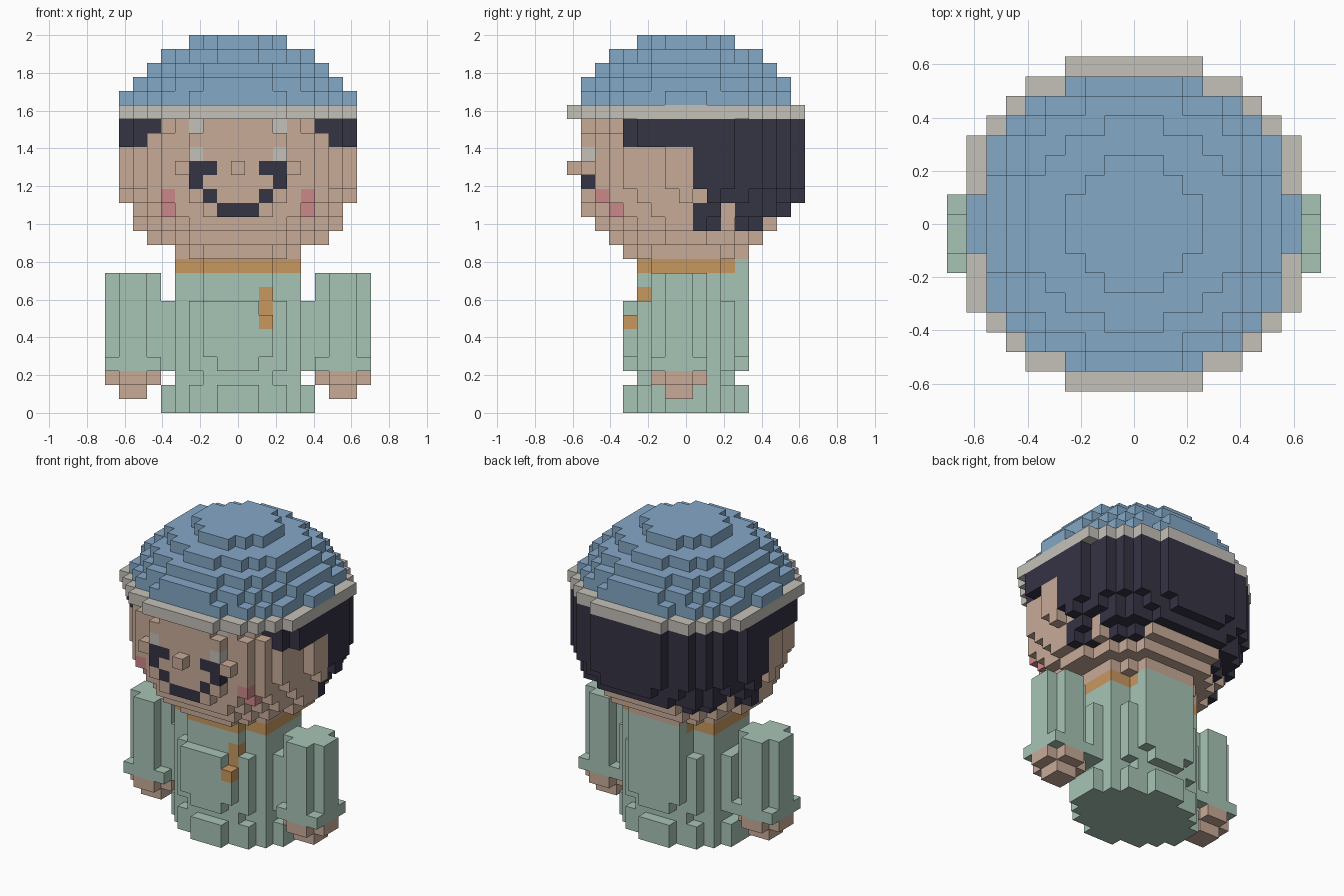
import bpy
import bmesh
from mathutils import Vector

if "Cube" in bpy.data.objects:
    bpy.data.objects.remove(bpy.data.objects["Cube"], do_unlink=True)

UNIT = 2 / 27          # edge of one block
COLOURS = {            # sRGB, converted below
    "skin": (200, 171, 152), "dark_hair": (53, 51, 68), "cap_blue": (132, 168, 198),
    "band_grey": (197, 193, 186), "shirt_green": (167, 196, 181),
    "trim_orange": (200, 152, 95), "cheek_pink": (204, 136, 136),
}


def linear(c):
    c /= 255
    return c / 12.92 if c <= 0.04045 else ((c + 0.055) / 1.055) ** 2.4


def make_material(name, rgb):
    mat = bpy.data.materials.new(name)
    colour = (*map(linear, rgb), 1)
    mat.diffuse_color = colour
    mat.use_nodes = True
    bsdf = next(n for n in mat.node_tree.nodes if n.type == "BSDF_PRINCIPLED")
    bsdf.inputs["Base Color"].default_value = colour
    return mat


MATERIALS = {n: make_material(n, rgb) for n, rgb in COLOURS.items()}
blocks = {}            # (x, y, z) -> (part, colour)


def disc(part, colour, z, size, k=1.05, max_x=9, keep=lambda x, y: True):
    """One round layer of blocks; earlier blocks are kept."""
    for x in range(-max_x, max_x + 1):
        for y in range(-9, 10):
            if x * x + k * y * y <= size and keep(x, y):
                blocks.setdefault((x, y, z), (part, colour))


def pad(part, colour, xs, ys, z, cut_corners):
    """One rectangular layer, optionally with its corners removed."""
    for x in xs:
        for y in ys:
            corner = x in (xs[0], xs[-1]) and y in (ys[0], ys[-1])
            if not (corner and cut_corners):
                blocks[x, y, z] = (part, colour)


def paint(colour, z, xs):
    """Recolour the frontmost head block in both mirrored columns."""
    for x in {s * x for x in xs for s in (-1, 1)}:
        y = min(y for (bx, y, bz) in blocks if bx == x and bz == z)
        blocks[x, y, z] = (blocks[x, y, z][0], colour)


# Hair: back of the head, with a fringe over the temples and a ragged nape
disc("hair", "dark_hair", 13, 50.5, keep=lambda x, y: y in (1, 2, 4, 5))
disc("hair", "dark_hair", 14, 64.5, max_x=7, keep=lambda x, y: y in (1, 2) or y > 3)
disc("hair", "dark_hair", 15, 72, max_x=8, keep=lambda x, y: y > 1)
for z in range(16, 21):
    start = -4 if z > 18 else 1
    disc("hair", "dark_hair", z, 76.5, max_x=8,
         keep=lambda x, y: y >= start and (abs(x) > 5 or y > -2))

# Head
for z, size in enumerate((22, 37.5, 50.5, 56, 64, 66, 68, 66, 64, 56), start=11):
    disc("head", "skin", z, size)

# Face: mouth, moustache-shaped marks, highlights and cheeks
paint("dark_hair", 14, (0, 1))
paint("dark_hair", 15, (2,))
paint("dark_hair", 16, (3,))
paint("dark_hair", 17, (2, 3))
for z in (18, 20):
    paint("band_grey", z, (3,))
for z in (14, 15):
    paint("cheek_pink", z, (5,))
blocks[0, -8, 17] = ("nose", "skin")

# Cap with its band
disc("cap_band", "band_grey", 21, 82, max_x=8)
for z, size in enumerate((66.5, 57, 44, 29.5, 12), start=22):
    disc("cap", "cap_blue", z, size)

# Shirt: hem, narrow waist, chest, shoulders and collar
for z in range(11):
    if z == 2 or z > 7:
        size = 22.2
    else:
        size = 28.5 if 3 < z < 8 else 27
    if z == 10:
        disc("collar", "trim_orange", z, size, k=1.5)
    else:
        disc("shirt", "shirt_green", z, size, k=1.5)
for z in range(8, 11):
    pad("shirt", "shirt_green", range(-2, 3), range(4, 5), z, False)

# Badge strip hanging on the chest
del blocks[2, -4, 7]
for y, z in ((-4, 6), (-3, 7), (-3, 8)):
    blocks[2, y, z] = ("badge", "trim_orange")

# Arms and hands
for side, xs in (("left", range(6, 10)), ("right", range(-9, -5))):
    pad(side + "_hand", "skin", xs[1:3], range(-1, 1), 1, False)
    pad(side + "_hand", "skin", xs, range(-2, 2), 2, True)
    for z in range(3, 10):
        pad(side + "_sleeve", "shirt_green", xs, range(-2, 2), z, z > 3)


def build(part):
    """Turn the exposed block sides of one part into a mesh object."""
    bm = bmesh.new()
    mesh = bpy.data.meshes.new(part)
    slots, verts = [], {}
    for cell, (owner, colour) in blocks.items():
        if owner != part:
            continue
        if colour not in slots:
            slots.append(colour)
        for axis in range(3):
            for sign in (-1, 1):
                near = list(cell)
                near[axis] += sign
                if tuple(near) in blocks:
                    continue
                normal, u = Vector((0, 0, 0)), Vector((0, 0, 0))
                normal[axis] = sign
                u[(axis + 1) % 3] = 1
                v = normal.cross(u)
                ring = []
                for a, b in ((-1, -1), (1, -1), (1, 1), (-1, 1)):
                    p = Vector(cell) + (normal + a * u + b * v) / 2
                    key = tuple(round(2 * c) for c in p)
                    if key not in verts:
                        verts[key] = bm.verts.new((p + Vector((0, 0, 0.5))) * UNIT)
                    ring.append(verts[key])
                face = bm.faces.new(ring)
                face.material_index = slots.index(colour)
    bm.to_mesh(mesh)
    bm.free()
    for colour in slots:
        mesh.materials.append(MATERIALS[colour])
    bpy.context.collection.objects.link(bpy.data.objects.new(part, mesh))


for part in sorted({owner for owner, _ in blocks.values()}):
    build(part)
